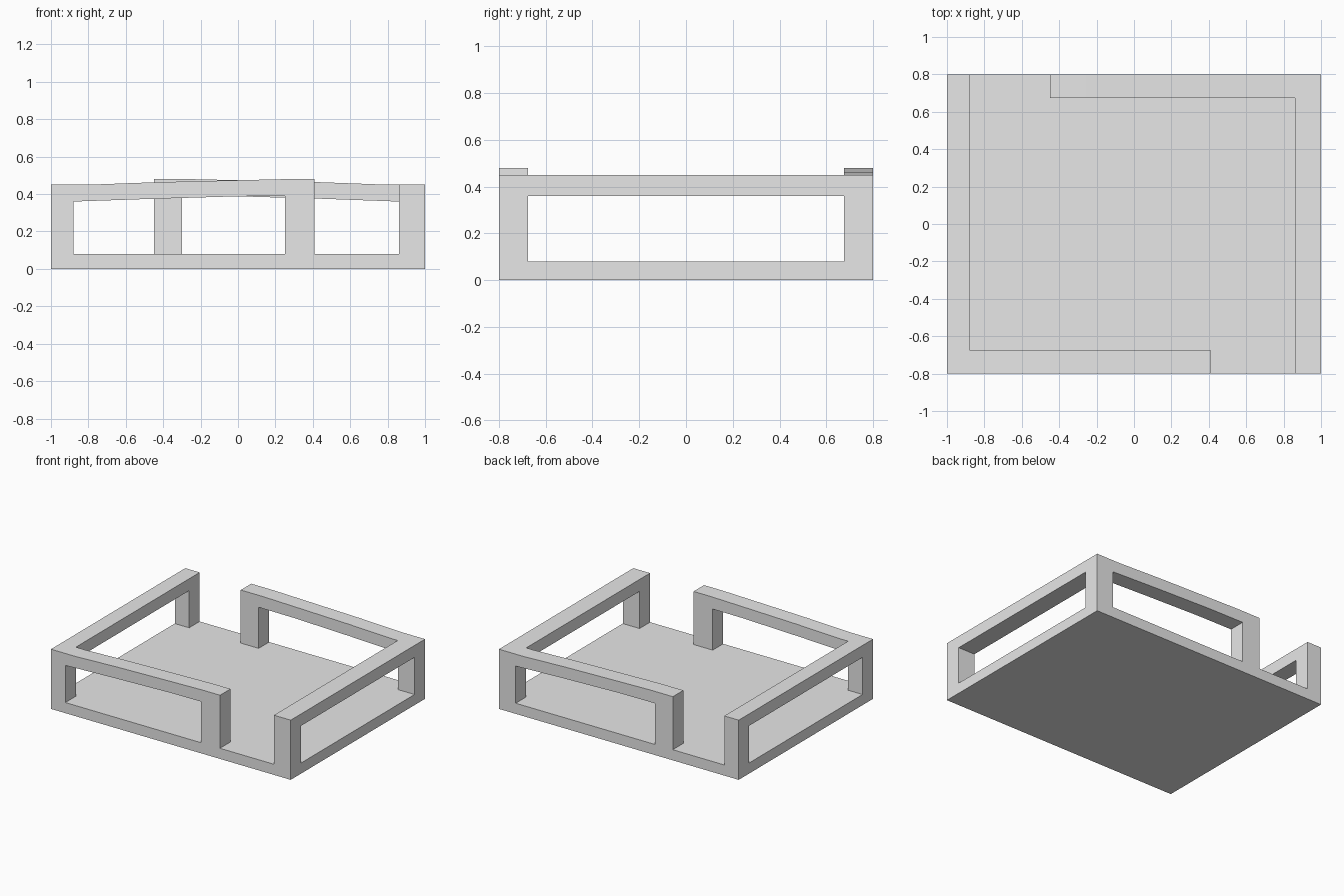
import bpy
import bmesh
from mathutils import Vector

cube = bpy.data.objects.get("Cube")
if cube:
    bpy.data.objects.remove(cube, do_unlink=True)

grey = bpy.data.materials.new("light_grey")
grey.use_nodes = True
grey.diffuse_color = (0.8, 0.8, 0.8, 1)
grey.node_tree.nodes["Principled BSDF"].inputs["Base Color"].default_value = (0.8, 0.8, 0.8, 1)

HALF_X, HALF_Y = 1.0, 0.8
INNER_Y = 0.675            # inner face of the front and back frames
FLOOR = 0.08               # top of the base slab
RAIL_LOW, RAIL_TOP = 0.36, 0.45


def extrude_profile(name, points, offset):
    """Fill a closed outline of 3D points and extrude it by the offset."""
    bm = bmesh.new()
    face = bm.faces.new([bm.verts.new(p) for p in points])
    result = bmesh.ops.extrude_face_region(bm, geom=[face], use_keep_orig=True)
    moved = [v for v in result["geom"] if isinstance(v, bmesh.types.BMVert)]
    bmesh.ops.translate(bm, verts=moved, vec=Vector(offset))
    bmesh.ops.recalc_face_normals(bm, faces=bm.faces)
    mesh = bpy.data.meshes.new(name)
    bm.to_mesh(mesh)
    bm.free()
    mesh.materials.append(grey)
    obj = bpy.data.objects.new(name, mesh)
    bpy.context.collection.objects.link(obj)
    return obj


# Base slab
extrude_profile("base_slab",
                [(x, y, 0) for x, y in ((-HALF_X, -HALF_Y), (HALF_X, -HALF_Y),
                                        (HALF_X, HALF_Y), (-HALF_X, HALF_Y))],
                (0, 0, FLOOR))

# Side frames: two corner posts joined by a level rail
side_outline = [(-HALF_Y, FLOOR), (-HALF_Y, RAIL_TOP), (HALF_Y, RAIL_TOP), (HALF_Y, FLOOR),
                (INNER_Y, FLOOR), (INNER_Y, RAIL_LOW), (-INNER_Y, RAIL_LOW), (-INNER_Y, FLOOR)]
for name, outer, inner in (("right_side_frame", -HALF_X, -0.88),
                           ("left_side_frame", HALF_X, 0.86)):
    extrude_profile(name, [(outer, y, z) for y, z in side_outline], (inner - outer, 0, 0))


# Front and back frames: a gently rising rail ending in a post beside the opening
def end_frame(name, side, start, post_inner, post_outer):
    outline = [(start, RAIL_LOW), (start, RAIL_TOP), (-0.8, RAIL_TOP), (-0.45, 0.463),
               (0, 0.474), (0.26, 0.48), (post_outer, 0.48), (post_outer, FLOOR),
               (post_inner, FLOOR), (post_inner, 0.39), (0, 0.388), (-0.45, 0.375)]
    extrude_profile(name, [(-side * x, side * HALF_Y, z) for x, z in outline],
                    (0, side * (INNER_Y - HALF_Y), 0))


end_frame("front_frame", -1, -0.88, 0.25, 0.41)
end_frame("back_frame", 1, -0.86, 0.30, 0.45)
